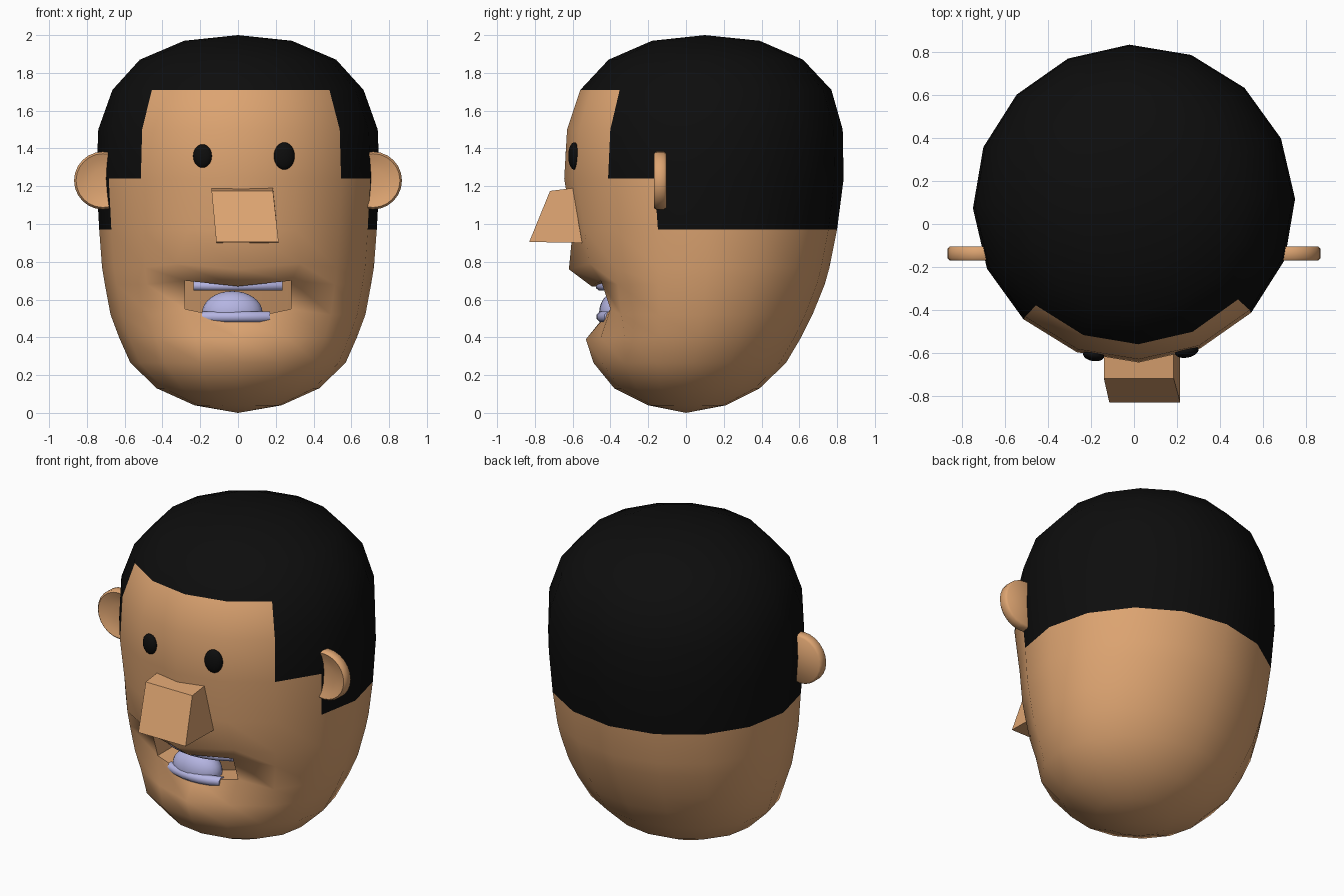
import bpy, bmesh
from math import sin, cos, pi, radians
from mathutils import Vector, Matrix

cube = bpy.data.objects.get("Cube")
if cube:
    bpy.data.objects.remove(cube, do_unlink=True)


def material(name, rgb):
    m = bpy.data.materials.new(name)
    m.use_nodes = True
    m.diffuse_color = (*rgb, 1)
    m.node_tree.nodes["Principled BSDF"].inputs["Base Color"].default_value = (*rgb, 1)
    return m


skin = material("skin", (0.72, 0.37, 0.165))
black = material("black", (0.004, 0.004, 0.004))
lavender = material("lavender", (0.46, 0.46, 0.76))


def finish(name, bm, mats, angle=60):
    bmesh.ops.recalc_face_normals(bm, faces=bm.faces)
    mesh = bpy.data.meshes.new(name)
    bm.to_mesh(mesh)
    bm.free()
    for m in mats:
        mesh.materials.append(m)
    ob = bpy.data.objects.new(name, mesh)
    bpy.context.collection.objects.link(ob)
    bpy.ops.object.select_all(action="DESELECT")
    ob.select_set(True)
    bpy.context.view_layer.objects.active = ob
    bpy.ops.object.shade_smooth_by_angle(angle=radians(angle))
    return ob


def bridge(bm, rings):
    """Quads between successive closed rings; returns faces by (row, column)."""
    n = len(rings[0])
    return {(i, j): bm.faces.new((a[j], a[(j + 1) % n], b[(j + 1) % n], b[j]))
            for i, (a, b) in enumerate(zip(rings, rings[1:])) for j in range(n)}


# Head: stacked rings as (height, half width, half depth, centre y)
SEG, TURN = 16, radians(1.7)
levels = [(1.97, .285, .285, .105), (1.87, .52, .515, .105), (1.71, .665, .665, .105),
          (1.5, .74, .73, .10), (1.24, .75, .74, .095), (.97, .735, .70, .10),
          (.77, .72, .67, .09), (.68, .705, .65, .085), (.52, .675, .60, .07),
          (.40, .63, .555, .055), (.265, .57, .51, .02), (.13, .43, .385, .005),
          (.04, .23, .205, .005)]
LIP, MOUTH, CHIN = 6, 7, 9
bm = bmesh.new()
rings = []
for z, rx, ry, cy in levels:
    angles = [-pi / 2 + TURN + 2 * pi * j / SEG for j in range(SEG)]
    rings.append([bm.verts.new((rx * cos(a), cy + ry * sin(a), z)) for a in angles])

# Lips: pull the middle and the two corners into place
lips = {LIP: ((-.62, .76), (.33, -.51, .79)),
        MOUTH: ((-.50, .67), (.28, -.45, .70)),
        MOUTH + 1: ((-.445, .49), (.28, -.40, .55))}
for i, (mid, corner) in lips.items():
    rings[i][0].co = (0, *mid)
    for j, side in ((1, 1), (-1, -1)):
        rings[i][j].co = (side * corner[0], *corner[1:])
rings[CHIN][0].co = (.01, -.53, .39)

faces = bridge(bm, rings)
for ring, tip in ((rings[0], (0, .1, 2)), (rings[-1], (0, 0, 0))):
    pole = bm.verts.new(tip)
    for j in range(SEG):
        f = bm.faces.new((ring[j], ring[(j + 1) % SEG], pole))
        f.material_index = int(tip[2] > 1)

# Hair: crown, sides behind the forehead, and the back below the sideburns
for (i, j), f in faces.items():
    from_front = min(j, SEG - 1 - j)
    f.material_index = int(i < 2 or (i < 4 and from_front > 1) or (i == 4 and from_front > 2))

# Mouth cavity
bmesh.ops.recalc_face_normals(bm, faces=bm.faces)
pit = bmesh.ops.extrude_face_region(bm, geom=[faces[MOUTH, 0], faces[MOUTH, SEG - 1]])
bmesh.ops.translate(bm, vec=(0, .16, 0),
                    verts=[v for v in pit["geom"] if isinstance(v, bmesh.types.BMVert)])
old = [f for f in (faces[MOUTH, 0], faces[MOUTH, SEG - 1]) if f.is_valid]
if old:
    bmesh.ops.delete(bm, geom=old, context="FACES_ONLY")
finish("head", bm, [skin, black])

# Nose: wedge widening downwards and forwards
bm = bmesh.new()
nose_rings = []
for x0, x1, front, back, zf, zb in ((-.14, .185, -.72, -.60, 1.175, 1.19),
                                    (-.115, .215, -.83, -.55, .905, .90)):
    nose_rings.append([bm.verts.new(p) for p in (
        (x0, front, zf), (x1, front, zf), (x1, back, zb), (x0, back, zb))])
bridge(bm, nose_rings)
for r in nose_rings:
    bm.faces.new(r)
finish("nose", bm, [skin], 50)


# Ears: thin discs with a dished front
def ear(name, side):
    bm = bmesh.new()
    profile = ((.4, -.012), (.72, -.022), (.93, -.033), (1, -.022), (1, .022), (.93, .033))
    rings = []
    for scale, y in profile:
        rings.append([bm.verts.new((side * (.715 + .153 * scale * cos(a)), -.137 + y,
                                    1.23 + .153 * scale * sin(a)))
                      for a in (2 * pi * k / 24 for k in range(24))])
    bridge(bm, rings)
    for r in (rings[0], rings[-1]):
        bm.faces.new(r)
    finish(name, bm, [skin])


ear("left_ear", 1)
ear("right_ear", -1)


# Rounded blobs: eyes and tongue
def blob(name, centre, radii, mat, yaw=0):
    bm = bmesh.new()
    bmesh.ops.create_uvsphere(bm, u_segments=24, v_segments=16, radius=1)
    bm.transform(Matrix.Translation(centre) @ Matrix.Rotation(radians(yaw), 4, "Z")
                 @ Matrix.Diagonal((*radii, 1)))
    finish(name, bm, [mat])


blob("left_eye", (.245, -.592, 1.36), (.056, .03, .072), black, 11)
blob("right_eye", (-.188, -.61, 1.36), (.05, .028, .062), black, -9)
blob("tongue", (-.03, -.36, .53), (.16, .10, .115), lavender)


# Teeth: bars bowed along the lips
def teeth(name, x0, x1, y, z, depth, height):
    bm = bmesh.new()
    rings = []
    for k in range(7):
        x = x0 + (x1 - x0) * k / 6
        bow = 1.3 * (x - (x0 + x1) / 2) ** 2
        rings.append([bm.verts.new((x, y + bow + depth * cos(a), z + height * sin(a)))
                      for a in (pi / 8 + pi * s / 4 for s in range(8))])
    bridge(bm, rings)
    for r in (rings[0], rings[-1]):
        bm.faces.new(r)
    finish(name, bm, [lavender])


teeth("upper_teeth", -.235, .235, -.45, .672, .03, .027)
teeth("lower_teeth", -.19, .17, -.445, .508, .03, .03)
